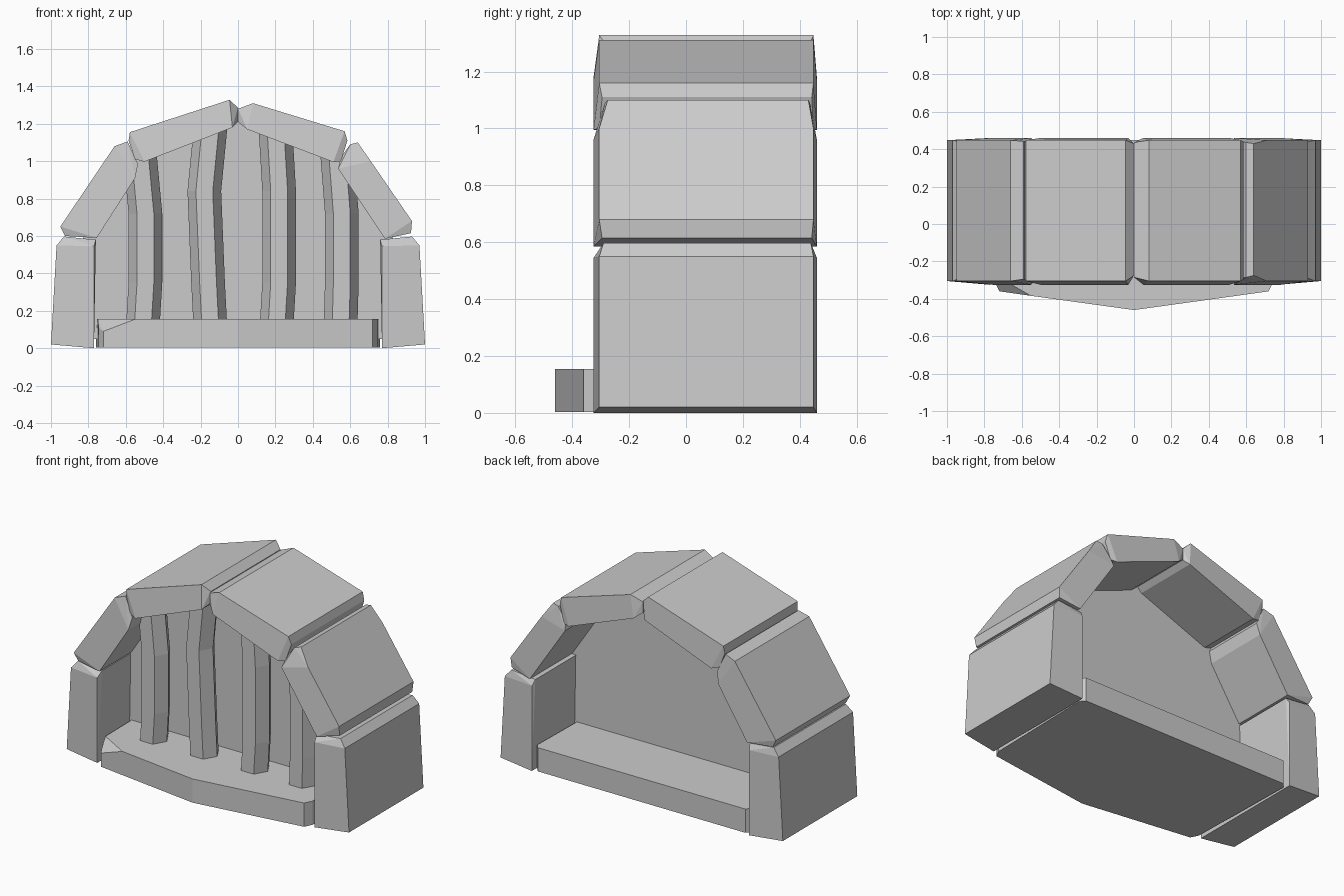
import bpy, bmesh, math
from mathutils import Vector

cube = bpy.data.objects.get("Cube")
if cube:
    bpy.data.objects.remove(cube, do_unlink=True)

FRONT, BACK = -0.325, 0.46

stone = bpy.data.materials.new("grey stone")
stone.use_nodes = True
stone.diffuse_color = (0.6, 0.6, 0.6, 1)
stone.node_tree.nodes["Principled BSDF"].inputs["Base Color"].default_value = (0.6, 0.6, 0.6, 1)


def finish(name, bm):
    bmesh.ops.recalc_face_normals(bm, faces=bm.faces)
    mesh = bpy.data.meshes.new(name)
    bm.to_mesh(mesh)
    bm.free()
    mesh.materials.append(stone)
    obj = bpy.data.objects.new(name, mesh)
    bpy.context.collection.objects.link(obj)
    return obj


def hull(name, points):
    """Chiselled stone: convex hull of its corner points."""
    bm = bmesh.new()
    for p in points:
        bm.verts.new(p)
    out = bmesh.ops.convex_hull(bm, input=bm.verts)
    loose = [v for v in bm.verts if not v.link_faces]
    bmesh.ops.delete(bm, geom=loose, context='VERTS')
    bmesh.ops.dissolve_limit(bm, angle_limit=math.radians(3), verts=bm.verts, edges=bm.edges)
    return finish(name, bm)


def block(name, corners, side=1):
    """Stone running front to back; each corner is x, z and how far its ends are set in."""
    pts = []
    for x, z, inset in corners:
        pts += [(side * x, FRONT + inset, z), (side * x, BACK - inset * 0.6, z)]
    return hull(name, pts)


# Pillars
pillar = [(1, 0.02, 0.02), (0.97, 0.55, 0.02), (0.93, 0.597, 0.035),
          (0.76, 0.58, 0.035), (0.77, 0.545, 0), (0.77, 0, 0)]
block("left_pillar", pillar)
block("right_pillar", pillar, -1)

# Arch stones
block("right_lower_arch_stone", [
    (-0.95, 0.65, 0.02), (-0.66, 1.08, 0.02), (-0.59, 1.105, 0.03), (-0.535, 0.985, 0.02),
    (-0.55, 0.91, 0), (-0.755, 0.59, 0), (-0.925, 0.6, 0.03)])
block("right_upper_arch_stone", [
    (-0.578, 1.155, 0.02), (-0.045, 1.328, 0.02), (0, 1.285, 0.05), (0, 1.21, 0.05),
    (-0.03, 1.18, 0), (-0.5, 0.997, 0), (-0.55, 1.01, 0.02), (-0.585, 1.11, 0.03)])
block("left_upper_arch_stone", [
    (0.08, 1.31, 0.02), (0.57, 1.16, 0.02), (0.585, 1.11, 0.03), (0.55, 1.0, 0.02),
    (0.51, 0.995, 0), (0.05, 1.17, 0), (0, 1.21, 0.04), (0, 1.28, 0.04)])
block("left_lower_arch_stone", [
    (0.6, 1.09, 0.04), (0.64, 1.1, 0.05), (0.71, 1.0, 0.02), (0.93, 0.68, 0.02),
    (0.925, 0.615, 0.03), (0.785, 0.585, 0), (0.535, 0.96, 0), (0.55, 1.02, 0.03)])

# Floor slab with a pointed front and one chipped corner
plan = [(0, -0.46), (0.72, -0.36), (0.745, -0.31), (0.76, 0.42), (0.735, 0.45),
        (-0.735, 0.45), (-0.76, 0.42), (-0.745, -0.31), (-0.72, -0.36)]
top = plan[:-2] + [(-0.55, -0.384), (-0.75, -0.27)]
slab = [(x, y, 0.003) for x, y in plan] + [(x, y, 0.155) for x, y in top]
slab += [(-0.72, -0.36, 0.09), (-0.745, -0.31, 0.11)]
hull("floor_slab", slab)

# Thin wall filling the arch
wall = [(-0.85, 0.05), (-0.85, 0.55), (-0.6, 1.0), (0, 1.25), (0.6, 1.0), (0.85, 0.55), (0.85, 0.05)]
hull("back_wall", [(x, y, z) for x, z in wall for y in (0.0, 0.03)])


def bar(name, centres, heights, y=-0.125, radius=0.09):
    """Crooked six-sided bar, lofted through its bend points."""
    bm = bmesh.new()
    rings = []
    for cx, z in zip(centres, heights):
        rings.append([bm.verts.new((cx + radius * math.cos(a), y + radius * math.sin(a), z))
                      for a in (math.tau * i / 6 for i in range(6))])
    for lower, upper in zip(rings, rings[1:]):
        for i in range(6):
            j = (i + 1) % 6
            bm.faces.new((lower[i], lower[j], upper[j], upper[i]))
    bm.faces.new(rings[0][::-1])
    bm.faces.new(rings[-1])
    return finish(name, bm)


# Bars
for name, centres, height in (
        ("right_outer_bar", (-0.51, -0.495, -0.495, -0.525), 1.04),
        ("right_inner_bar", (-0.147, -0.16, -0.18, -0.145), 1.2),
        ("left_inner_bar", (0.205, 0.22, 0.22, 0.2), 1.18),
        ("left_outer_bar", (0.548, 0.555, 0.555, 0.53), 1.04)):
    bar(name, centres, (0.1, 0.35, 0.72 if height < 1.1 else 0.84, height))
